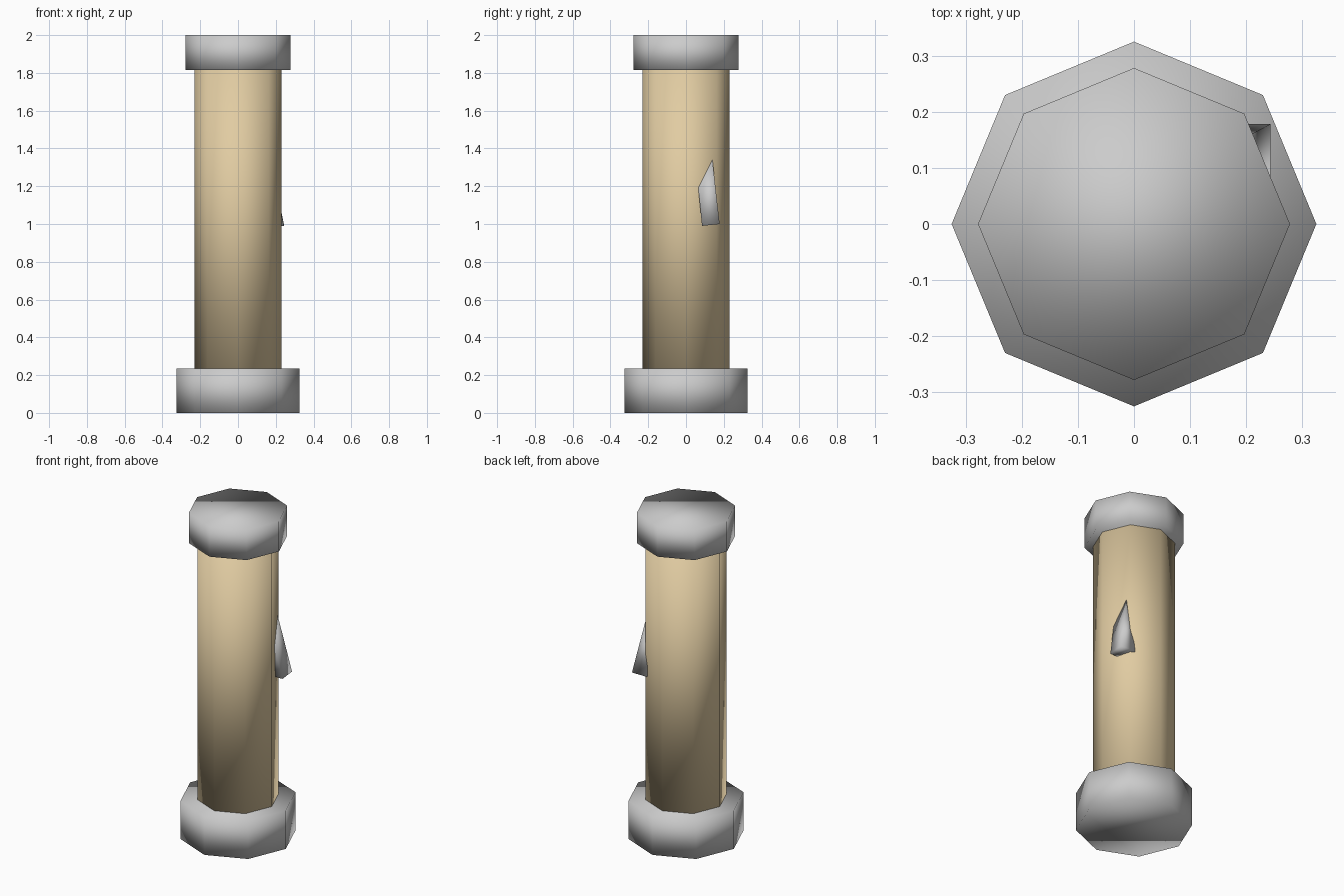
import bpy, bmesh

if "Cube" in bpy.data.objects:
    bpy.data.objects.remove(bpy.data.objects["Cube"])

tan = bpy.data.materials.new("tan_stone")
tan.diffuse_color = (0.75, 0.60, 0.36, 1)
tan.use_nodes = True
tan.node_tree.nodes["Principled BSDF"].inputs["Base Color"].default_value = tan.diffuse_color


def octagon_block(name, radius, z0, z1, mat=None):
    """Eight-sided upright block with corners on the axes."""
    bpy.ops.mesh.primitive_cylinder_add(vertices=8, radius=radius, depth=z1 - z0,
                                        location=(0, 0, (z0 + z1) / 2))
    ob = bpy.context.object
    ob.name = name
    bpy.ops.object.shade_smooth()
    if mat:
        ob.data.materials.append(mat)
    return ob


# Column: base, shaft, cap
octagon_block("base", 0.325, 0.0, 0.235)
octagon_block("shaft", 0.23, 0.235, 1.815, tan)
octagon_block("cap", 0.278, 1.815, 2.0)

# Wedge-shaped spike leaning into the back right of the shaft
points = [(0.243, 0.085, 0.99), (0.243, 0.178, 1.0),    # outer lower edge
          (0.14, 0.178, 1.0), (0.18, 0.085, 0.99),      # lower edge inside shaft
          (0.203, 0.065, 1.19), (0.19, 0.066, 1.19),    # side corner
          (0.172, 0.14, 1.34), (0.155, 0.14, 1.34)]     # tip
bm = bmesh.new()
for p in points:
    bm.verts.new(p)
bmesh.ops.convex_hull(bm, input=bm.verts[:])
bmesh.ops.recalc_face_normals(bm, faces=bm.faces[:])
for f in bm.faces:
    f.smooth = True
mesh = bpy.data.meshes.new("spike")
bm.to_mesh(mesh)
bm.free()
bpy.context.collection.objects.link(bpy.data.objects.new("spike", mesh))
